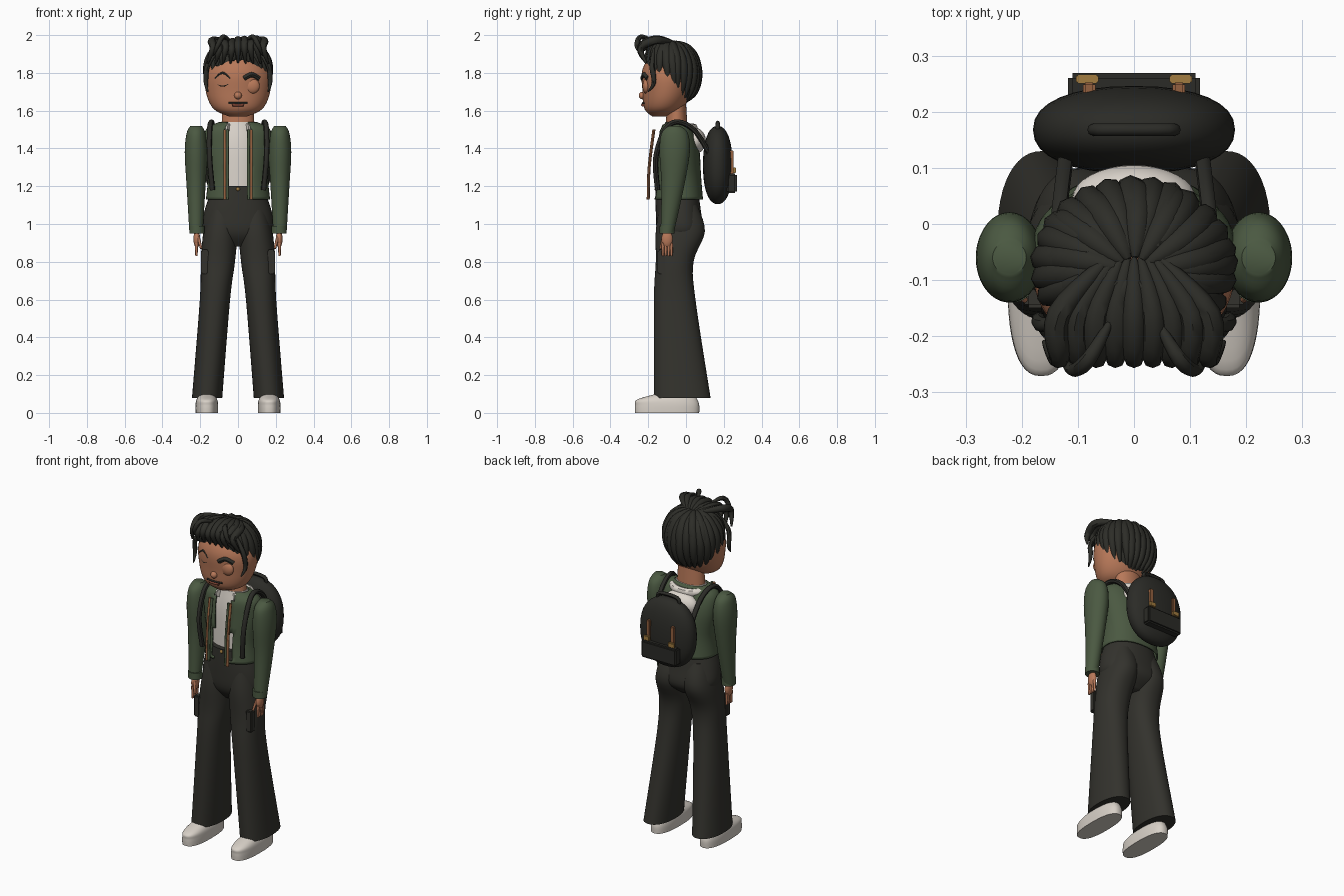
import bpy, bmesh, math, random
from math import sin, cos, pi, radians

random.seed(4)
if "Cube" in bpy.data.objects:
    bpy.data.objects.remove(bpy.data.objects["Cube"])


def material(name, red, green, blue):
    mat = bpy.data.materials.new(name)
    mat.use_nodes = True
    color = (red, green, blue, 1)
    mat.diffuse_color = color
    mat.node_tree.nodes["Principled BSDF"].inputs["Base Color"].default_value = color
    return mat


HAIR = material("hair black", .026, .026, .021)
PANTS = material("trouser charcoal", .033, .032, .026)
BAG = material("bag black", .024, .024, .02)
GREEN = material("jacket green", .07, .1, .054)
WHITE = material("shirt cream", .72, .67, .61)
SKIN = material("skin", .48, .19, .1)
SHOE = material("shoe cream", .68, .63, .57)
GOLD = material("buckle gold", .36, .2, .05)
BROWN = material("zip brown", .3, .12, .05)
LIP = material("lip brown", .22, .06, .035)


def finish(name, mesh, mat):
    mesh.materials.clear()
    mesh.materials.append(mat)
    mesh.shade_smooth()
    mesh.set_sharp_from_angle(angle=radians(45))
    obj = bpy.data.objects.new(name, mesh)
    bpy.context.collection.objects.link(obj)
    return obj


def from_bmesh(name, bm, mat):
    bmesh.ops.recalc_face_normals(bm, faces=bm.faces)
    mesh = bpy.data.meshes.new(name)
    bm.to_mesh(mesh)
    bm.free()
    return finish(name, mesh, mat)


def smooth_path(points, steps=5):
    """Catmull-Rom interpolation of tuples of any length."""
    padded = [points[0], *points, points[-1]]
    result = []
    for i in range(len(points) - 1):
        for k in range(steps):
            t = k / steps
            result.append(tuple(b + ((c - a) * t + (2 * a - 5 * b + 4 * c - d) * t * t
                                     + (3 * b - a - 3 * c + d) * t ** 3) / 2
                                for a, b, c, d in zip(*padded[i:i + 4])))
    return result + [tuple(points[-1])]


def surface(name, rows, mat, caps=True, keep=None):
    """Skin over closed rows of points; keep decides which faces stay."""
    bm = bmesh.new()
    rows = [[bm.verts.new(point) for point in row] for row in rows]
    for low, high in zip(rows, rows[1:]):
        for i in range(len(low)):
            bm.faces.new((low[i - 1], low[i], high[i], high[i - 1]))
    if caps:
        bm.faces.new(rows[0])
        bm.faces.new(rows[-1])
    if keep:
        cut = [face for face in bm.faces if not keep(face.calc_center_median())]
        bmesh.ops.delete(bm, geom=cut, context='FACES')
    return from_bmesh(name, bm, mat)


def signed_power(value, power):
    return math.copysign(abs(value) ** power, value)


TURN = [2 * pi * i / 48 for i in range(48)]


def loft(name, sections, mat, x=lambda z: 0, boxy=1, **options):
    """Stack of rounded sections: height, y centre, half width, half depth."""
    rows = [[(x(z) + wide * signed_power(cos(a), boxy), y + deep * signed_power(sin(a), boxy), z) for a in TURN]
            for z, y, wide, deep in smooth_path(sections)]
    return surface(name, rows, mat, **options)


def tubes(name, paths, mat, radius, width=lambda t: 1):
    """Round strands; width scales the radius from start to end."""
    curve = bpy.data.curves.new(name, 'CURVE')
    curve.dimensions, curve.use_fill_caps = '3D', True
    curve.bevel_depth, curve.bevel_resolution = radius, 2
    for path in paths:
        points = smooth_path(path)
        spline = curve.splines.new('POLY')
        spline.points.add(len(points) - 1)
        for i, (target, point) in enumerate(zip(spline.points, points)):
            target.co = (*point, 1)
            target.radius = width(i / (len(points) - 1))
    helper = bpy.data.objects.new(name + " path", curve)
    mesh = bpy.data.meshes.new_from_object(helper)
    bpy.data.objects.remove(helper)
    return finish(name, mesh, mat)


def place(bm, center, size, boxy=1):
    for vert in bm.verts:
        vert.co = [signed_power(c, boxy) * half + middle for c, half, middle in zip(vert.co, size, center)]


def ball(name, center, size, mat, boxy=1):
    bm = bmesh.new()
    bmesh.ops.create_uvsphere(bm, u_segments=32, v_segments=20, radius=1)
    place(bm, center, size, boxy)
    return from_bmesh(name, bm, mat)


def box(name, center, size, mat):
    bm = bmesh.new()
    bmesh.ops.create_cube(bm, size=2)
    place(bm, center, size)
    bmesh.ops.bevel(bm, geom=bm.edges[:], offset=min(size) / 3, segments=2, affect='EDGES')
    return from_bmesh(name, bm, mat)


# Head, neck and face
loft("neck", [(1.48, -.05, .09, .06), (1.64, -.05, .08, .05)], SKIN)
loft("head", [(1.57, -.14, .05, .04), (1.61, -.12, .13, .1), (1.7, -.1, .17, .13),
              (1.82, -.09, .17, .14), (1.94, -.08, .08, .08)], SKIN)
ball("nose", (0, -.23, 1.68), (.02, .02, .02), SKIN)
ball("left_eyelid", (.075, -.21, 1.73), (.04, .02, .04), SKIN)


def face_arc(name, x, z, half, rise, radius, mat):
    """Curved line lying on the front of the face."""
    path = []
    for side in (-1, 0, 1):
        px = x + side * half
        path.append((px, -.1 - .13 * math.sqrt(1 - (px / .17) ** 2), z + (rise if side == 0 else 0)))
    tubes(name, [path], mat, radius)


face_arc("right_brow", -.08, 1.77, .04, .03, .007, HAIR)
face_arc("left_brow", .07, 1.77, .04, .02, .015, HAIR)
face_arc("right_eye", -.08, 1.74, .03, -.01, .004, HAIR)
face_arc("mouth", 0, 1.64, .05, 0, .005, HAIR)
face_arc("lips", 0, 1.63, .03, 0, .008, LIP)


# Hair: a cap that ends at the hairline, covered in strands from the crown
def hairline(a):
    return 1.72 - .08 * cos(a) if cos(a) > 0 else 1.72 + .15 * abs(cos(a))


def scalp(a, share, lift=0):
    """Point on the way from the crown (share 0) to the hairline (share 1)."""
    tilt = share * math.acos(max(-.97, (hairline(a) + lift - 1.8) / .165))
    out = sin(tilt) if tilt < pi / 2 else math.sqrt(sin(tilt))
    return sin(a) * out * .165, -.085 + cos(a) * out * .145, 1.8 + cos(tilt) * .165


def lock(t):
    return .2 + .8 * sin(pi * t ** .8)


surface("hair_cap", [[scalp(a, k / 12) for a in TURN] for k in range(1, 13)], HAIR, caps=False)
strands = []
for count, lift in ((28, 0), (14, .07)):
    for i in range(count):
        start, end = 2 * pi * i / count + lift, lift + random.uniform(-.015, .01)
        twist = random.uniform(.05, .2)
        strands.append([scalp(start - twist * k / 4, .08 + .23 * k, end) for k in range(5)])
tubes("hair_strands", strands, HAIR, .028, lock)
quiff = []
for i in range(-4, 5):
    x, drop = i / 30, random.uniform(0, .02)
    quiff.append([(x / 3, -.06, 1.96), (x, -.16, 1.98 - drop), (x, -.24, 1.94 - drop), (x * 1.2, -.21, 1.85)])
tubes("hair_quiff", quiff, HAIR, .022, lock)
curls = []
for s in (1, -1):
    curls.append([(s * .04, -.17, 1.97), (s * .08, -.24, 1.99), (s * .11, -.26, 1.94), (s * .13, -.23, 1.89)])
    curls.append([(s * .1, -.17, 1.93), (s * .16, -.18, 1.84), (s * .17, -.17, 1.75), (s * .16, -.2, 1.7)])
tubes("hair_curls", curls, HAIR, .014, lock)

# Shirt, hood and open jacket
loft("shirt", [(1.12, -.04, .13, .09), (1.4, -.04, .14, .09), (1.54, -.05, .09, .06)], WHITE)
ball("hood", (0, .045, 1.44), (.11, .06, .07), WHITE)
tubes("collar", [[(.1 * sin(a / 3), -.04 + .08 * cos(a / 3), 1.51) for a in range(-8, 9)]], WHITE, .022)
jacket = loft("jacket", [(1.13, -.04, .17, .13), (1.25, -.04, .16, .12), (1.4, -.04, .18, .11),
                         (1.5, -.05, .17, .09), (1.54, -.05, .1, .06)],
              GREEN, boxy=.9, caps=False, keep=lambda c: c.y > -.03 or abs(c.x) > .06)
jacket.modifiers.new("thickness", 'SOLIDIFY').thickness = .008

# Trouser top
loft("hips", [(.88, -.04, .07, .06), (.95, -.03, .18, .12), (1.06, -.04, .18, .12), (1.2, -.05, .13, .11)],
     PANTS, boxy=.9)
ball("waist_button", (0, -.16, 1.185), (.01, .006, .01), GOLD)

for s, side in ((1, "left_"), (-1, "right_")):
    # Flared leg, cargo pocket and shoe
    loft(side + "trouser_leg", [(.08, -.02, .08, .15), (.6, -.06, .08, .11), (.8, -.06, .09, .1),
                                (.96, -.03, .09, .13), (1.1, -.04, .07, .1)],
         PANTS, x=lambda z: s * (.17 - .08 * z), boxy=.9)
    box(side + "cargo_pocket", (s * .175, -.13, .8), (.02, .02, .065), PANTS)
    loft(side + "shoe", [(0, -.1, .06, .17), (.04, -.1, .06, .17), (.07, -.1, .055, .16), (.1, -.06, .04, .1)],
         SHOE, x=lambda z: s * .165, boxy=.8)

    # Sleeve, cuff and hand
    loft(side + "sleeve", [(1.52, -.06, .03, .03), (1.48, -.06, .05, .07), (1.38, -.06, .06, .08),
                           (1.2, -.07, .05, .06), (.95, -.1, .035, .035)], GREEN, x=lambda z: s * .222)
    loft(side + "cuff", [(z, -.1, .04, .04) for z in (.95, .99)], GREEN, x=lambda z: s * .217)
    ball(side + "palm", (s * .218, -.1, .92), (.018, .03, .045), SKIN)
    fingers = [[(s * .22, y, .9), (s * .22, y, .83)] for y in (-.122, -.107, -.092, -.077)]
    fingers.append([(s * .21, -.12, .93), (s * .195, -.135, .87)])
    tubes(side + "fingers", fingers, SKIN, .009, lambda t: 1 - t / 3)

    # Zip edge, bag strap and buckle
    for part, x, mat in (("zip", .07, BROWN), ("zip_tape", .056, GREEN)):
        tubes(side + part, [[(s * x, -.2, 1.13), (s * x, -.195, 1.3), (s * x, -.17, 1.5)]], mat, .008)
    tubes(side + "bag_strap", [[(s * .135, -.15, 1.18), (s * .15, -.16, 1.35), (s * .15, -.11, 1.5),
                                (s * .14, -.04, 1.54), (s * .13, .05, 1.49), (s * .12, .13, 1.36)]], BAG, .014)
    box(side + "buckle_strap", (s * .08, .24, 1.325), (.011, .012, .065), BROWN)
    box(side + "buckle", (s * .083, .258, 1.285), (.02, .008, .014), GOLD)

# Backpack
ball("backpack", (0, .168, 1.312), (.18, .078, .207), BAG, boxy=.88)
box("bag_pocket", (0, .243, 1.215), (.118, .026, .052), BAG)
tubes("bag_handle", [[(-.07, .168, 1.48), (-.06, .168, 1.53), (.06, .168, 1.53), (.07, .168, 1.48)]], BAG, .011)
